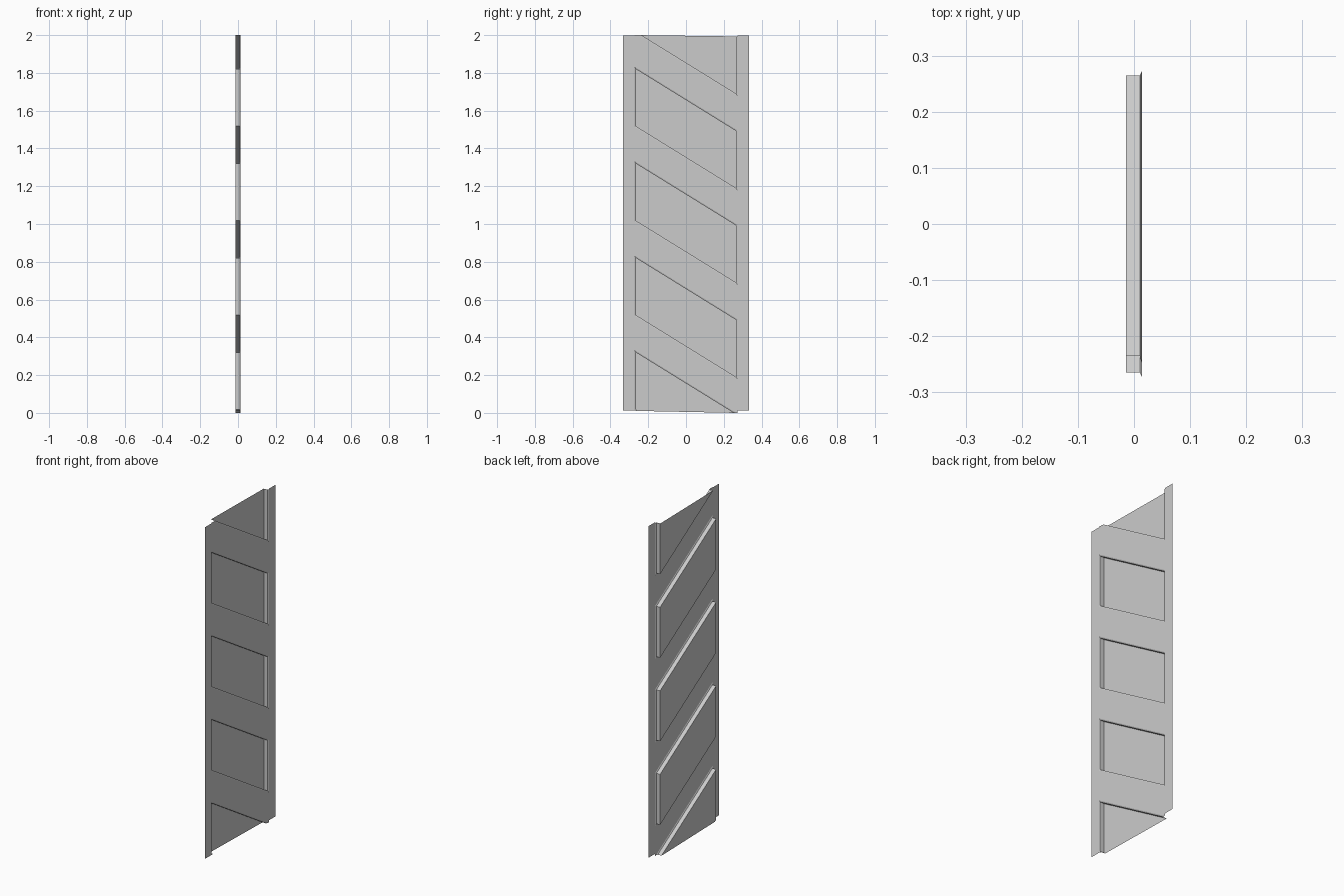
import bpy, bmesh
from mathutils import Vector

if "Cube" in bpy.data.objects:
    bpy.data.objects.remove(bpy.data.objects["Cube"])

FRONT, LIP, BACK = 0.014, 0.0105, -0.014   # sheet levels along x
W, OUT, INN = 0.333, 0.272, 0.265          # half widths: sheet, pressing mouth, pressing floor
SLOPE, PITCH = -0.618, 0.5
UP, LOW, CH = 0.164, 0.346, 0.008          # edge heights at y = 0, lip size


def finish(name, quads, trim=False):
    bm = bmesh.new()
    for q in quads:
        bm.faces.new([bm.verts.new(p) for p in q])
    bmesh.ops.remove_doubles(bm, verts=bm.verts, dist=1e-5)
    if trim:
        # cut the repeating pattern along the slightly tilted sheet ends
        for co, no in (((0, -0.265, 2.0), (0, 0.013, 1)),
                       ((0, 0.265, 0.0), (0, -0.02, -1))):
            bmesh.ops.bisect_plane(bm, geom=bm.verts[:] + bm.edges[:] + bm.faces[:],
                                   dist=1e-6, plane_co=Vector(co),
                                   plane_no=Vector(no).normalized(), clear_outer=True)
    me = bpy.data.meshes.new(name)
    bm.to_mesh(me)
    bm.free()
    ob = bpy.data.objects.new(name, me)
    bpy.context.collection.objects.link(ob)


def outline(x, half, low, up):
    """Slanted four-sided outline, counter-clockwise seen from +x."""
    return [(x, -half, low - SLOPE * half), (x, half, low + SLOPE * half),
            (x, half, up + SLOPE * half), (x, -half, up - SLOPE * half)]


# flat vertical rails at both sides
finish("side_rails", [[(FRONT, a, 0.012), (FRONT, b, 0.012),
                       (FRONT, b, 1.997), (FRONT, a, 1.997)]
                      for a, b in ((-W, -OUT), (OUT, W))])

# slanted braces between the pressings
finish("diagonal_braces", [outline(FRONT, OUT, UP + k * PITCH, LOW + k * PITCH)
                           for k in range(4)], trim=True)

# pressed panels: chamfered lip, straight wall and flat floor
faces = []
for k in range(5):
    low, up = LOW + (k - 1) * PITCH, UP + k * PITCH
    loops = [outline(FRONT, OUT, low, up),
             outline(LIP, INN, low + CH, up - CH),
             outline(BACK, INN, low + CH, up - CH)]
    for a, b in zip(loops, loops[1:]):
        for i in range(4):
            j = (i + 1) % 4
            faces.append([a[i], a[j], b[j], b[i]])
    faces.append(loops[-1])
finish("pressed_panels", faces, trim=True)
